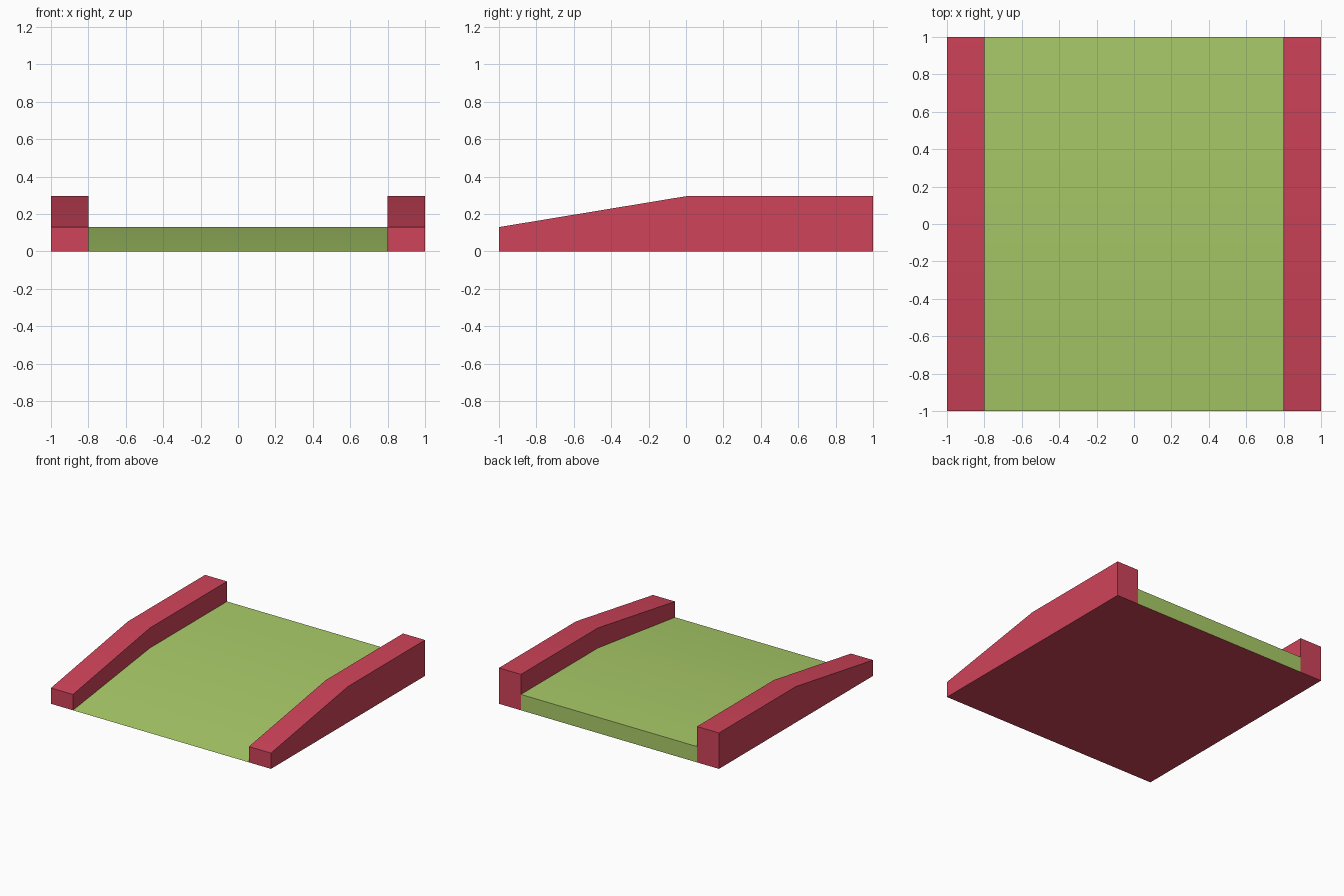
import bpy
import bmesh
import math

cube = bpy.data.objects.get("Cube")
if cube:
    bpy.data.objects.remove(cube, do_unlink=True)


def make_material(name, color):
    mat = bpy.data.materials.new(name)
    mat.use_nodes = True
    mat.diffuse_color = color
    mat.node_tree.nodes["Principled BSDF"].inputs["Base Color"].default_value = color
    return mat


red = make_material("red", (0.62, 0.056, 0.1, 1))
green = make_material("green", (0.4, 0.6, 0.14, 1))


def extrude_profile(name, profile, x0, x1, materials, caps=True):
    """Sweep a (y, z) profile from x0 to x1; undersides take the last material."""
    bm = bmesh.new()
    ends = [[bm.verts.new((x, y, z)) for y, z in profile] for x in (x0, x1)]
    a, b = ends
    count = len(profile)
    for i in range(count):
        j = (i + 1) % count
        bm.faces.new((a[i], a[j], b[j], b[i]))
    if caps:
        bm.faces.new(a)
        bm.faces.new(b)
        bmesh.ops.recalc_face_normals(bm, faces=bm.faces)
    else:
        bmesh.ops.reverse_faces(bm, faces=bm.faces)
    bm.normal_update()
    # the open sweep must still face outwards: its underside points down
    base = min(bm.faces, key=lambda f: f.calc_center_median().z)
    if base.normal.z > 0:
        bmesh.ops.reverse_faces(bm, faces=bm.faces)
        bm.normal_update()
    for face in bm.faces:
        face.material_index = len(materials) - 1 if face.normal.z < -0.9 else 0
    mesh = bpy.data.meshes.new(name)
    bm.to_mesh(mesh)
    bm.free()
    for mat in materials:
        mesh.materials.append(mat)
    obj = bpy.data.objects.new(name, mesh)
    bpy.context.collection.objects.link(obj)
    # soft shading across the gentle bend, sharp corners elsewhere
    bpy.ops.object.select_all(action="DESELECT")
    obj.select_set(True)
    bpy.context.view_layer.objects.active = obj
    bpy.ops.object.shade_smooth_by_angle(angle=math.radians(30))
    return obj


# Ramp deck: rises to the middle, then runs level; its sides meet the rails
deck_profile = [(-1, 0), (1, 0), (1, 0.13), (0, 0.13)]
extrude_profile("ramp_deck", deck_profile, -0.8, 0.8, [green, red], caps=False)

# Side rails following the deck
rail_profile = [(-1, 0), (1, 0), (1, 0.295), (0, 0.295), (-1, 0.13)]
for side, x in (("left", 0.9), ("right", -0.9)):
    extrude_profile(side + "_rail", rail_profile, x - 0.1, x + 0.1, [red])
